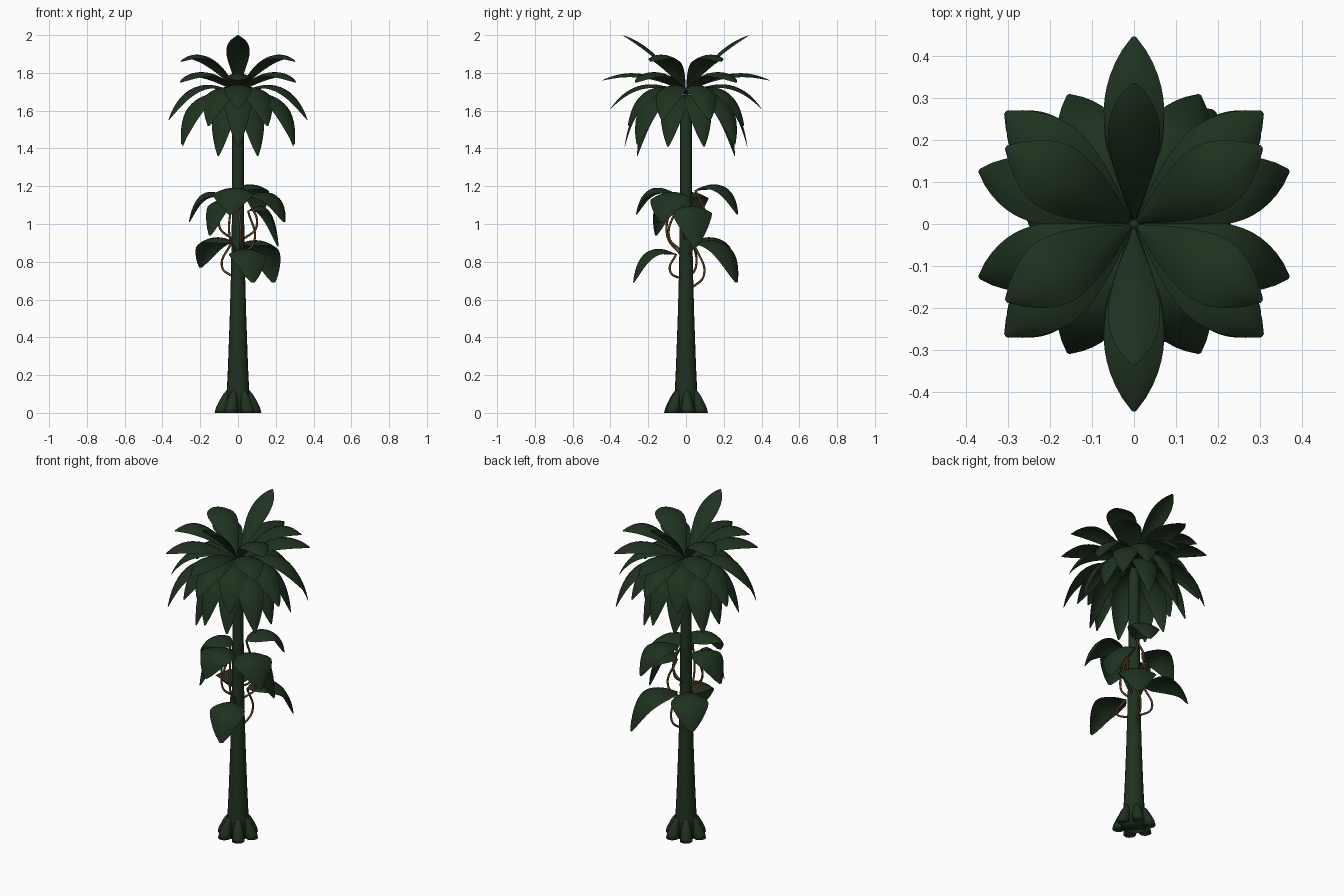
import bpy, bmesh, math
from mathutils import Vector

if "Cube" in bpy.data.objects:
    bpy.data.objects.remove(bpy.data.objects["Cube"])


def material(name, rgb):
    m = bpy.data.materials.new(name)
    m.diffuse_color = (*rgb, 1)
    m.use_nodes = True
    m.node_tree.nodes["Principled BSDF"].inputs["Base Color"].default_value = m.diffuse_color
    return m


GREEN = material("dark green", (0.0135, 0.032, 0.0135))
BROWN = material("stem brown", (0.100, 0.050, 0.014))


def finish(bm, name, mat):
    bmesh.ops.recalc_face_normals(bm, faces=bm.faces[:])
    for f in bm.faces:
        f.smooth = True
    me = bpy.data.meshes.new(name)
    bm.to_mesh(me)
    bm.free()
    me.materials.append(mat)
    ob = bpy.data.objects.new(name, me)
    bpy.context.collection.objects.link(ob)
    return ob


def loft(name, rings, n, mat):
    """Skin circles given as (x, y, z, radius)."""
    bm = bmesh.new()
    loops = [[bm.verts.new((x + r * math.cos(2 * math.pi * i / n),
                            y + r * math.sin(2 * math.pi * i / n), z))
              for i in range(n)] for x, y, z, r in rings]
    for a, b in zip(loops, loops[1:]):
        for i in range(n):
            j = (i + 1) % n
            bm.faces.new((a[i], a[j], b[j], b[i]))
    bm.faces.new(loops[0][::-1])
    bm.faces.new(loops[-1])
    return finish(bm, name, mat)


def leaf(name, base, ctrl, tip, half_width, full=0.75, skew=1.1, cup=0.3):
    """Arched pointed blade along a quadratic curve, edges drooping."""
    base, ctrl, tip = Vector(base), Vector(ctrl), Vector(tip)
    out = tip - base
    out.z = 0
    side = Vector((-out.y, out.x, 0)).normalized()
    bm = bmesh.new()
    rows = []
    nl, nw = 14, 6
    for i in range(nl + 1):
        t = i / nl
        p = base * (1 - t) ** 2 + ctrl * 2 * t * (1 - t) + tip * t * t
        d = ((ctrl - base) * (1 - t) + (tip - ctrl) * t).normalized()
        up = d.cross(side)
        w = half_width * max(math.sin(math.pi * t ** skew), 0.02) ** full
        rows.append([bm.verts.new(p + side * w * s - up * w * cup * s * s)
                     for s in (2 * k / nw - 1 for k in range(nw + 1))])
    for a, b in zip(rows, rows[1:]):
        for k in range(nw):
            bm.faces.new((a[k], a[k + 1], b[k + 1], b[k]))
    return finish(bm, name, GREEN)


# Trunk, wide at the foot
loft("trunk", [(0, 0, z, r) for z, r in (
    (0, .072), (.1, .060), (.25, .053), (.5, .044), (.75, .037),
    (1.0, .033), (1.4, .031), (1.62, .031), (1.70, .01))], 20, GREEN)

# Root lobes flaring around the foot
for k in range(6):
    a = k * math.pi / 3 + 0.1
    c, s = math.cos(a), math.sin(a)
    loft("root_lobe", [(c * d, s * d, z, r) for d, z, r in (
        (.088, 0, .036), (.084, .025, .034), (.070, .07, .026),
        (.060, .10, .018), (.050, .125, .006))], 12, GREEN)

# Crown leaves: azimuth, reach, base z, control z, tip z, half width,
# control reach, skew of the widest point
CROWN = [
    (90, .335, 1.71, 1.95, 2.00, .062, .5, 1.35),
    (31, .355, 1.71, 1.98, 1.86, .082, .55, 1.15),
    (90, .445, 1.70, 1.86, 1.76, .072, .55, 1.2),
    (41, .405, 1.70, 1.88, 1.75, .080, .6, 1.15),
    (90, .400, 1.69, 1.82, 1.61, .072, .65, 1.15),
    (19, .390, 1.69, 1.83, 1.55, .075, .7, 1.15),
    (63, .345, 1.69, 1.81, 1.52, .078, .75, 1.1),
    (90, .325, 1.67, 1.77, 1.41, .068, .85, 1.1),
    (41, .395, 1.67, 1.77, 1.42, .075, .85, 1.1),
    (18, .310, 1.67, 1.75, 1.41, .068, .85, 1.1),
    (68, .280, 1.66, 1.73, 1.36, .068, .85, 1.1),
]
for az, reach, bz, cz, tz, hw, cr, sk in CROWN:
    angles = (az, -az) if az == 90 else (az, -az, 180 - az, az - 180)
    for a in angles:
        c, s = math.cos(math.radians(a)), math.sin(math.radians(a))
        leaf("crown_leaf", (c * .01, s * .01, bz),
             (c * reach * cr, s * reach * cr, cz),
             (c * reach, s * reach, tz), hw, full=.7, skew=sk)


def stem(root_z, end, a0):
    """Thin stem looping out from the trunk up to a leaf base."""
    cu = bpy.data.curves.new("climber_stem", 'CURVE')
    cu.dimensions = '3D'
    cu.bevel_depth = 0.006
    cu.bevel_resolution = 2
    cu.resolution_u = 8
    sp = cu.splines.new('BEZIER')
    sp.bezier_points.add(2)
    e = Vector(end)
    d = Vector((math.cos(a0), math.sin(a0), 0))
    pts = (d * .03 + Vector((0, 0, root_z)),
           d * .10 + Vector((0, 0, root_z * .7 + e.z * .3)), e)
    for bp, p in zip(sp.bezier_points, pts):
        bp.co = p
        bp.handle_left_type = bp.handle_right_type = 'AUTO'
    cu.materials.append(BROWN)
    ob = bpy.data.objects.new("climber_stem", cu)
    bpy.context.collection.objects.link(ob)


# Climbing plant: leaf tip, leaf base z, half width, stem root z
CLIMBER = [
    ((-.26, .03, 1.01), 1.14, .100, .92),
    ((.25, -.13, 1.01), 1.14, .115, .92),
    ((-.04, -.265, 1.05), 1.16, .110, .84),
    ((.12, .275, 1.05), 1.18, .090, .95),
    ((.215, .05, .88), 1.07, .110, .84),
    ((-.15, -.16, .94), 1.10, .085, .86),
    ((-.20, .23, .77), .90, .105, .72),
    ((.19, .27, .69), .89, .110, .66),
    ((.08, -.28, .69), .84, .100, .71),
]
for tip, bz, hw, rz in CLIMBER:
    a = math.atan2(tip[1], tip[0])
    c, s = math.cos(a), math.sin(a)
    far = math.hypot(tip[0], tip[1])
    b = (c * .055, s * .055, bz)
    leaf("climber_leaf", b, (c * far * .85, s * far * .85, bz + .1), tip,
         hw, full=.6, skew=.85, cup=.3)
    stem(rz, b, a + .3)
